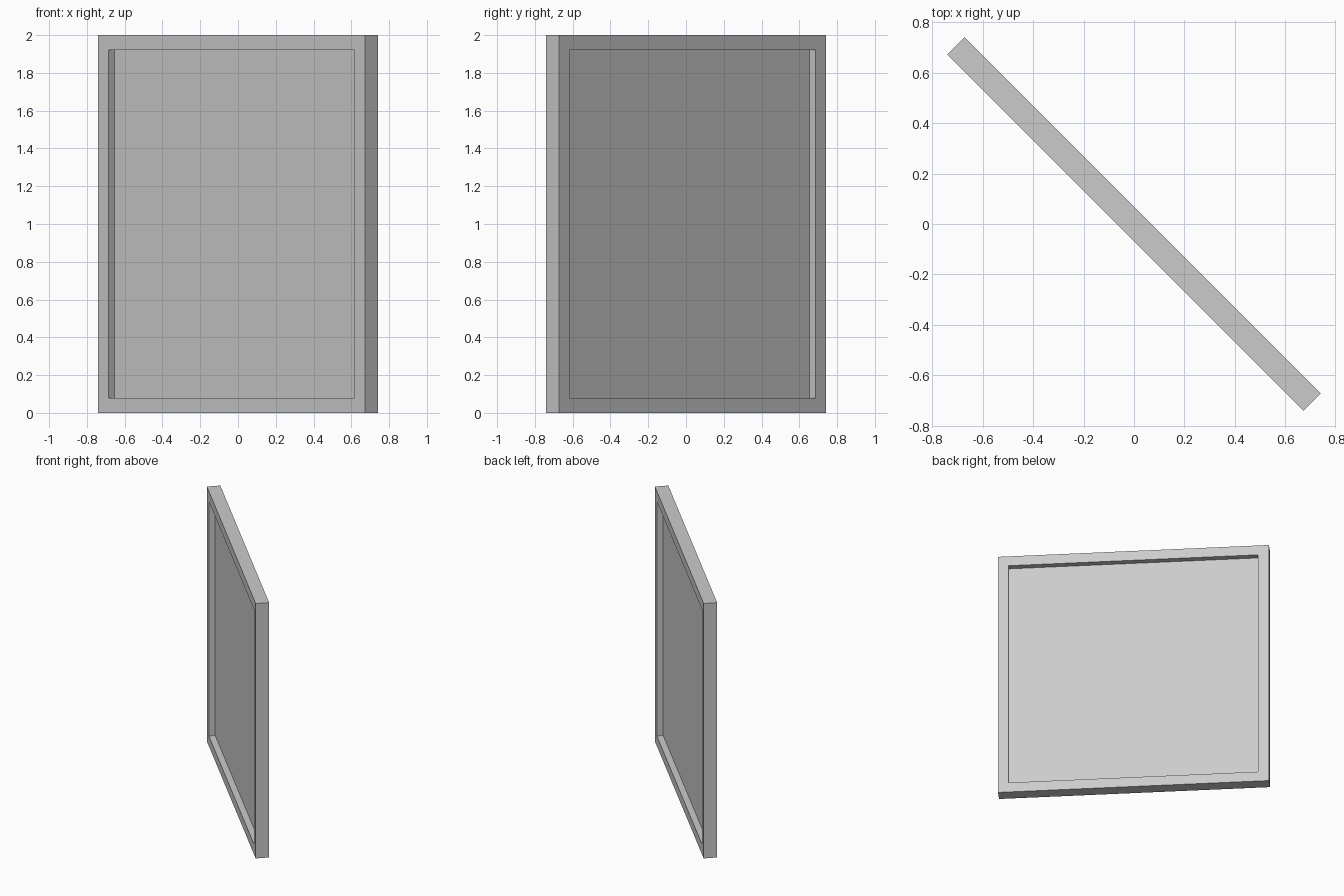
import bpy
import math
from mathutils import Matrix

cube = bpy.data.objects.get("Cube")
if cube:
    bpy.data.objects.remove(cube, do_unlink=True)

SIZE = 2.0      # outer width and height
DEPTH = 0.097   # frame thickness
RIM = 0.079     # visible frame width
RECESS = 0.046  # depth of the recess on each side
TURN = Matrix.Rotation(math.radians(-45), 4, "Z")

grey = bpy.data.materials.new("light_grey")
grey.use_nodes = True
grey.diffuse_color = (0.6, 0.6, 0.6, 1)
grey.node_tree.nodes["Principled BSDF"].inputs["Base Color"].default_value = (0.6, 0.6, 0.6, 1)


def add_mesh(name, verts, faces):
    mesh = bpy.data.meshes.new(name)
    mesh.from_pydata(verts, [], faces)
    mesh.transform(TURN)
    mesh.materials.append(grey)
    obj = bpy.data.objects.new(name, mesh)
    bpy.context.collection.objects.link(obj)
    return obj


def square(half, y):
    mid = SIZE / 2
    return [(sx * half, y, mid + sz * half)
            for sx, sz in ((-1, -1), (1, -1), (1, 1), (-1, 1))]


# Frame: four square loops bridged into a closed ring
outer, inner, y = SIZE / 2, SIZE / 2 - RIM, DEPTH / 2
loops = [square(outer, -y), square(outer, y), square(inner, y), square(inner, -y)]
verts = [v for loop in loops for v in loop]
faces = []
for ring in range(4):
    a, b = ring * 4, (ring + 1) % 4 * 4
    for i in range(4):
        j = (i + 1) % 4
        faces.append((a + i, a + j, b + j, b + i))
add_mesh("frame", verts, faces)

# Thin panel recessed equally on both sides
p = DEPTH / 2 - RECESS
verts = square(inner, -p) + square(inner, p)
add_mesh("panel", verts, [(0, 1, 2, 3), (7, 6, 5, 4)])
